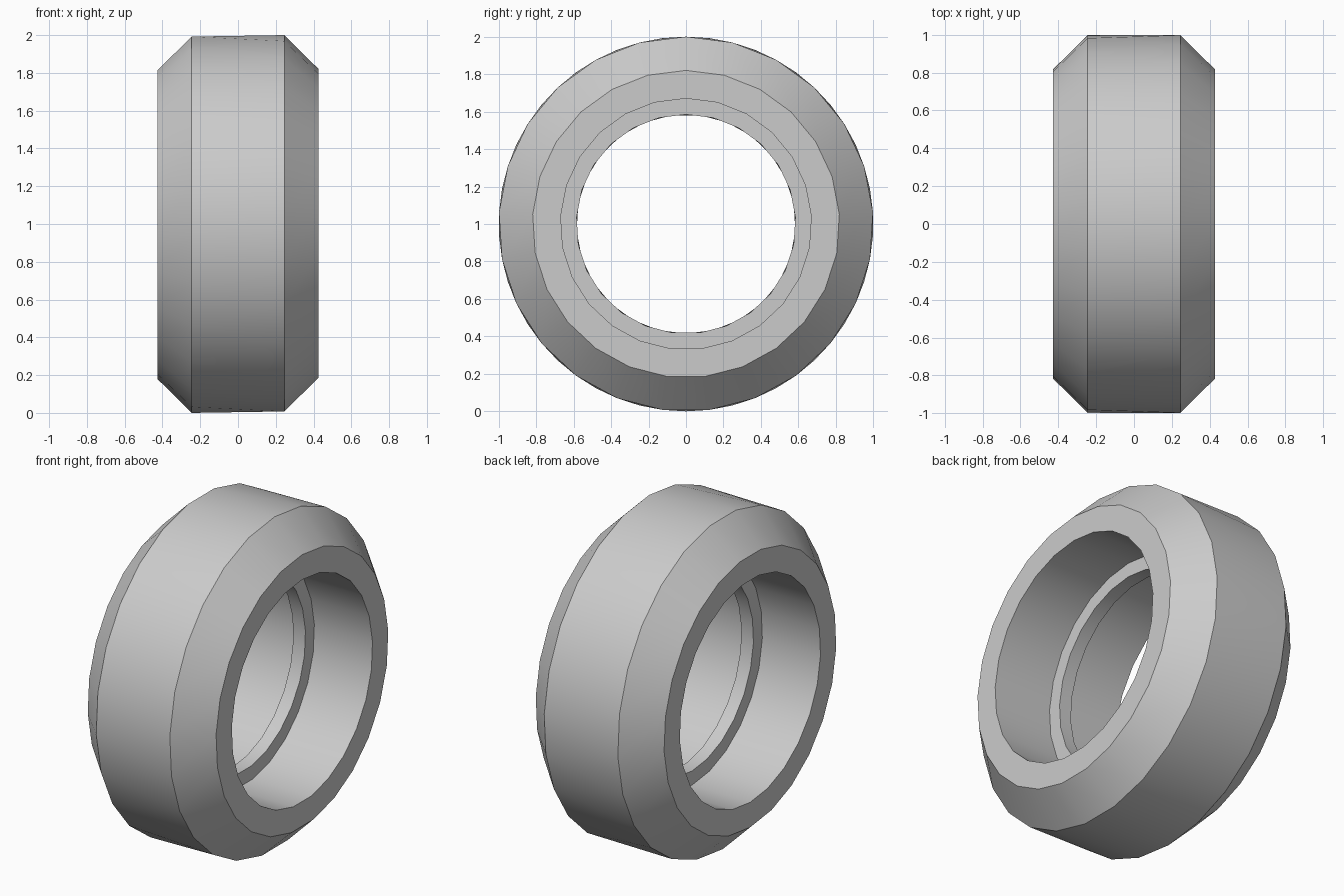
import bpy, bmesh, math

if "Cube" in bpy.data.objects:
    bpy.data.objects.remove(bpy.data.objects["Cube"], do_unlink=True)

SIDES = 25
# half cross-section as (x, radius): tread edge, shoulder, rim lip, bore, inner rib
HALF = [(0.245, 1.0), (0.427, 0.82), (0.427, 0.67), (0.04, 0.67), (0.04, 0.585)]
PROFILE = HALF + [(-x, r) for x, r in reversed(HALF)]

rubber = bpy.data.materials.new("grey_rubber")
rubber.use_nodes = True
grey = (0.6, 0.6, 0.6, 1.0)
rubber.diffuse_color = grey
rubber.node_tree.nodes["Principled BSDF"].inputs["Base Color"].default_value = grey


def add_ring(bm, x, r):
    """Ring around the x axis; the two halves are offset by half a step."""
    twist = 0.0 if x > 0 else 0.5
    step = 2 * math.pi / SIDES
    return [bm.verts.new((x, r * math.sin((i + twist) * step),
                          1 + r * math.cos((i + twist) * step)))
            for i in range(SIDES)]


bm = bmesh.new()
rings = [add_ring(bm, x, r) for x, r in PROFILE]
for k, a in enumerate(rings):
    n = (k + 1) % len(rings)
    b = rings[n]
    crosses = PROFILE[k][0] * PROFILE[n][0] < 0
    for i in range(SIDES):
        j = (i + 1) % SIDES
        if not crosses:
            bm.faces.new((a[i], a[j], b[j], b[i]))
        else:
            # triangulated band joining the offset halves
            right, left = (a, b) if PROFILE[k][0] > 0 else (b, a)
            bm.faces.new((right[i], right[j], left[i]))
            bm.faces.new((right[j], left[j], left[i]))
bmesh.ops.recalc_face_normals(bm, faces=bm.faces)

mesh = bpy.data.meshes.new("tyre")
bm.to_mesh(mesh)
bm.free()
mesh.materials.append(rubber)
tyre = bpy.data.objects.new("tyre", mesh)
bpy.context.collection.objects.link(tyre)

# smooth round surfaces, crisp profile edges
bpy.ops.object.select_all(action='DESELECT')
tyre.select_set(True)
bpy.context.view_layer.objects.active = tyre
bpy.ops.object.shade_smooth_by_angle(angle=math.radians(30))
